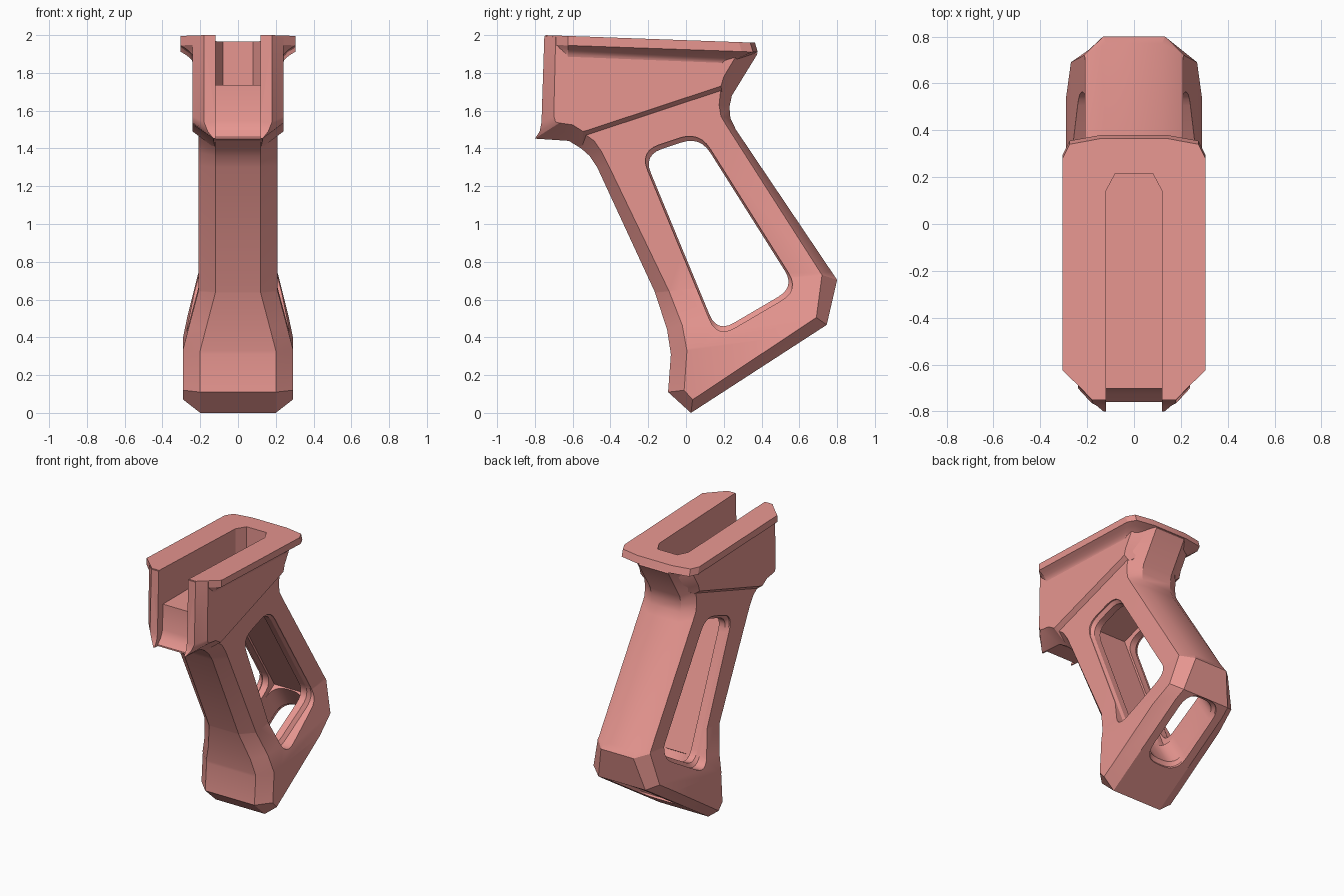
import bpy, bmesh, math
from mathutils import Vector

old = bpy.data.objects.get("Cube")
if old:
    bpy.data.objects.remove(old)

COLOR = (0.80, 0.305, 0.28, 1)
coral = bpy.data.materials.new("coral_polymer")
coral.use_nodes = True
coral.diffuse_color = COLOR
coral.node_tree.nodes["Principled BSDF"].inputs["Base Color"].default_value = COLOR


def loft(name, rings, shape=None):
    """Closed solid through matching rings of points, capped at both ends."""
    bm = bmesh.new()
    loops = [[bm.verts.new(p) for p in ring] for ring in rings]
    for a, b in zip(loops, loops[1:]):
        for i in range(len(a)):
            j = (i + 1) % len(a)
            bm.faces.new((a[i], a[j], b[j], b[i]))
    caps = [bm.faces.new(loops[0][::-1]), bm.faces.new(loops[-1])]
    bm.normal_update()
    bmesh.ops.triangulate(bm, faces=caps)
    if shape:
        shape(bm)
    bm.normal_update()
    if bm.calc_volume(signed=True) < 0:
        bmesh.ops.reverse_faces(bm, faces=bm.faces[:])
    mesh = bpy.data.meshes.new(name)
    bm.to_mesh(mesh)
    bm.free()
    mesh.materials.append(coral)
    ob = bpy.data.objects.new(name, mesh)
    bpy.context.collection.objects.link(ob)
    return ob


def chamfered_slab(name, pairs, width, shape=None):
    """Side contour whose outer edge is narrower than its inner edge."""
    def ring(sign, inner):
        return [(sign * (width if inner else wc), *(i if inner else o)) for o, i, wc in pairs]
    return loft(name, [ring(1, True), ring(1, False), ring(-1, False), ring(-1, True)], shape)


def rounded(corners, r, steps=6):
    """Polygon with curved corners."""
    pts, n = [], len(corners)
    for k in range(n):
        c = Vector(corners[k])
        a = c + (Vector(corners[k - 1]) - c).normalized() * r
        b = c + (Vector(corners[(k + 1) % n]) - c).normalized() * r
        for s in range(steps + 1):
            t = s / steps
            pts.append(a * (1 - t) ** 2 + c * 2 * t * (1 - t) + b * t * t)
    return pts


def scaled(pts, f):
    mid = sum((Vector(p) for p in pts), Vector((0, 0))) / len(pts)
    return [mid + (Vector(p) - mid) * f for p in pts]


def top_z(y):
    return 2 - 0.036 * (y + 0.75)


# Lower part of the grip widens between two sloping planes
def flare(bm):
    slope, high, low = 0.12, 0.655, 0.34
    for h in (high, low):
        bmesh.ops.bisect_plane(bm, geom=bm.verts[:] + bm.edges[:] + bm.faces[:],
                               plane_co=(0, 0, h), plane_no=(0, -slope, 1))
    for v in bm.verts:
        t = (high - (v.co.z - slope * v.co.y)) / (high - low)
        v.co.x += math.copysign(0.08 * min(1, max(0, t)), v.co.x)


# Grip frame: outer point, inner point, half width of the outer edge
N = 0.12
grip = chamfered_slab("grip_frame", [
    ((-.62, 1.44), (-.57, 1.50), N), ((-.555, 1.40), (-.486, 1.44), N),
    ((-.51, 1.36), (-.445, 1.38), N), ((-.47, 1.30), (-.41, 1.31), N),
    ((-.165, .64), (-.09, .645), N), ((-.10, .44), (-.02, .465), N),
    ((-.08, .31), (.005, .33), N), ((-.095, .11), (-.01, .12), N),
    ((.026, 0), (.035, .07), N), ((.745, .466), (.69, .505), N),
    ((.80, .704), (.72, .73), N), ((.264, 1.50), (.215, 1.52), N),
    ((.235, 1.56), (.185, 1.57), N), ((.23, 1.62), (.175, 1.63), N),
    ((.243, 1.68), (.185, 1.72), N), ((.378, 1.90), (.275, 1.895), N),
    ((.35, 1.95), (.27, 1.95), N), ((.10, 1.94), (.10, 1.94), N),
    ((-.45, 1.62), (-.45, 1.60), N),
], 0.21, flare)

# Receiver block with front lip and sloping lower ledge
receiver = chamfered_slab("receiver_block", [
    ((-.75, 1.995), (-.69, 1.99), .18), ((-.765, 1.54), (-.70, 1.57), .18),
    ((-.775, 1.49), (-.69, 1.54), .16), ((-.80, 1.452), (-.67, 1.535), .13),
    ((-.62, 1.44), (-.60, 1.525), .13), ((-.55, 1.40), (-.545, 1.49), N),
    ((-.52, 1.465), (-.52, 1.497), .2), ((.19, 1.70), (.185, 1.73), .2),
    ((.25, 1.74), (.20, 1.78), .14), ((.32, 1.85), (.26, 1.88), .14),
    ((.32, 1.955), (.27, 1.955), .14),
], 0.24)

# Top flange with a coved underside
half = [(N, -.745), (.18, -.745), (.305, -.625), (.305, .28), (.275, .34), (.14, .365)]
outline = half + [(-x, y) for x, y in reversed(half)]


def flange_ring(drop, inset, lip=0):
    ring = []
    for x, y in outline:
        ny = y + (lip - 1.6 * inset if y > 0 else 0)
        nx = math.copysign(max(min(abs(x), .18), abs(x) - inset), x)
        ring.append((nx, ny, top_z(y) - drop))
    return ring


flange = loft("top_flange", [flange_ring(0, 0), flange_ring(.05, 0, .015)] +
              [flange_ring(.05 + .06 * k / 4, .065 * math.sin(k * math.pi / 8), .015)
               for k in range(1, 5)])

# Cutter: side windows with a stepped rim
corners = [(-.245, 1.385), (.07, 1.49), (.60, .65), (.165, .395)]
window = rounded(corners, .11)
steps = [(.5, 1), (.2, 1), (.18, .95)]
steps += [(-x, f) for x, f in reversed(steps)]
window_cut = loft("window_cutter", [[(x, *p) for p in scaled(window, f)] for x, f in steps])

# Cutter: square-cornered cavity between the windows
cavity_cut = loft("cavity_cutter", [[(x, *p) for p in scaled(corners, 1.02)] for x in (-.13, .13)])

# Cutter: rounded slot through the sloping underside
along, inward = Vector((0, .839, .544)), Vector((0, -.544, .839))
slot = rounded([(.32, -.13), (.83, -.13), (.83, .13), (.32, .13)], .11)
slot_cut = loft("slot_cutter", [
    [Vector((p.y, .026, 0)) + along * p.x + inward * d for p in scaled(slot, f)]
    for d, f in ((-.1, 1.1), (.015, 1.1), (.04, 1), (.34, 1))])

# Cutter: top channel, open at the front
channel = [(-N, -1), (N, -1), (N, .14), (.08, .215), (-.08, .215), (-N, .14)]
channel_cut = loft("channel_cutter", [[(x, y, z) for x, y in channel] for z in (1.735, 2.3)])

# Cutter: recessed face below the channel mouth
recess = [(-1, 1.3), (-.765, 1.3), (-.76, 1.46), (-.725, 1.50), (-.705, 1.55), (-.70, 1.78), (-1, 1.78)]
recess_cut = loft("recess_cutter", [[(x, y, z) for y, z in recess] for x in (-N, N)])

jobs = {grip: (window_cut, cavity_cut, slot_cut, channel_cut),
        receiver: (channel_cut, recess_cut), flange: (channel_cut,)}
for part, cutters in jobs.items():
    bpy.ops.object.select_all(action="DESELECT")
    part.select_set(True)
    bpy.context.view_layer.objects.active = part
    for cutter in cutters:
        mod = part.modifiers.new(cutter.name, "BOOLEAN")
        mod.operation, mod.solver, mod.object = "DIFFERENCE", "EXACT", cutter
        bpy.ops.object.modifier_apply(modifier=mod.name)
    bpy.ops.object.shade_smooth_by_angle(angle=math.radians(25))

for cutter in (window_cut, cavity_cut, slot_cut, channel_cut, recess_cut):
    bpy.data.objects.remove(cutter)
